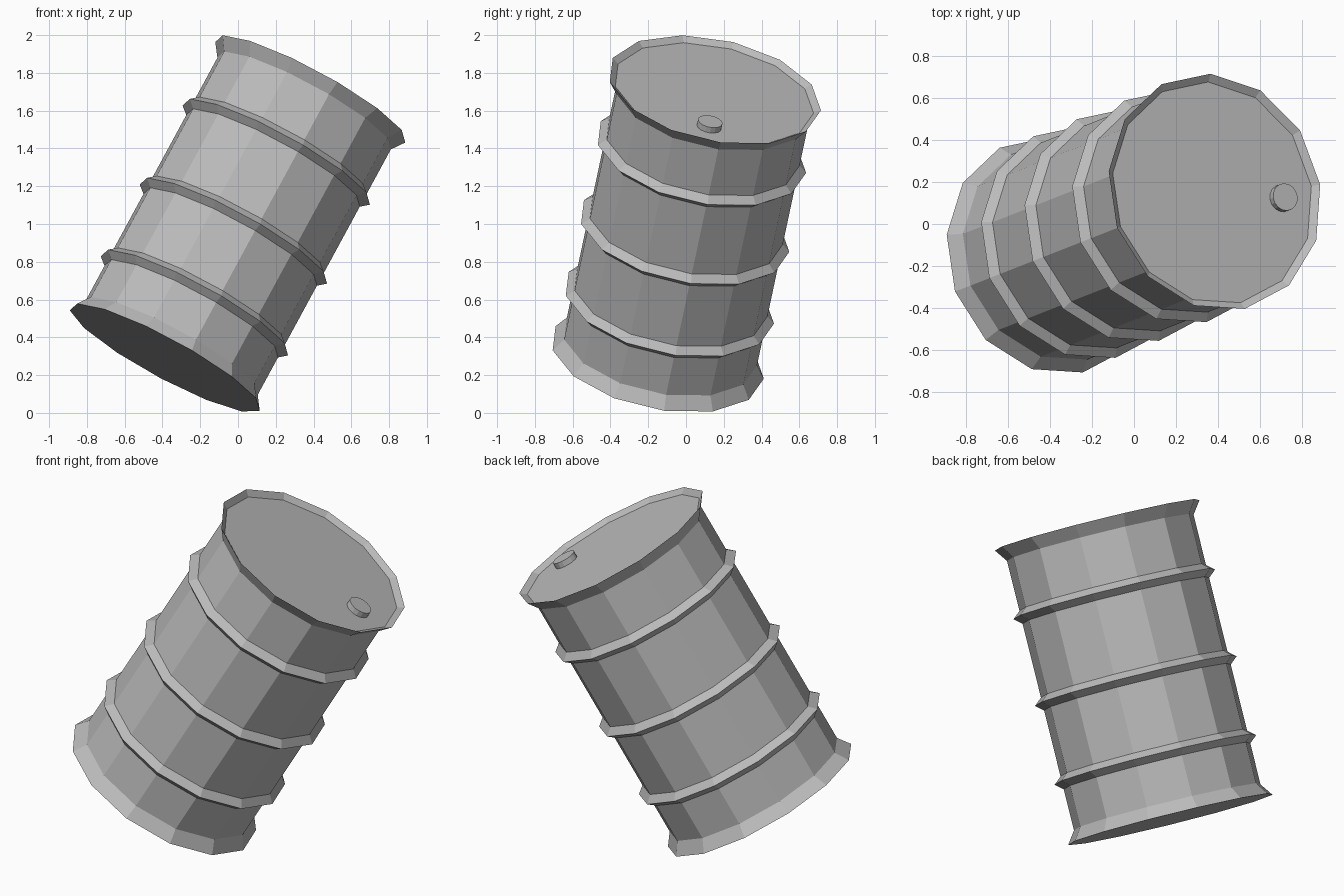
import bpy, bmesh, math
from mathutils import Vector, Matrix

if "Cube" in bpy.data.objects:
    bpy.data.objects.remove(bpy.data.objects["Cube"])

SIDES = 13
BODY_R, RIB_R, RIM_R = 0.524, 0.566, 0.574
HALF = 0.822                      # half of the barrel length

steel = bpy.data.materials.new("grey_steel")
steel.diffuse_color = (0.5, 0.5, 0.5, 1)
steel.use_nodes = True
steel.node_tree.nodes["Principled BSDF"].inputs["Base Color"].default_value = steel.diffuse_color

# Leaning frame: local z runs along the barrel, local x points to a side corner
axis = Vector((0.4686, 0.184, 0.864)).normalized()
side = Vector((0.503, 0.044, -0.282))
side = (side - axis * side.dot(axis)).normalized()
side = Matrix.Rotation(math.radians(-0.8), 3, axis) @ side
frame = Matrix((side, axis.cross(side), axis)).transposed().to_4x4()
frame = Matrix.Translation((0, 0, 1)) @ frame


def lathe(name, profile, sides, centre=(0, 0)):
    """Turn a (radius, height) profile into a closed, flat-shaded solid."""
    bm = bmesh.new()
    rings = []
    for r, h in profile:
        rings.append([bm.verts.new((centre[0] + r * math.cos(2 * math.pi * i / sides),
                                    centre[1] + r * math.sin(2 * math.pi * i / sides), h))
                      for i in range(sides)])
    for low, high in zip(rings, rings[1:]):
        for i in range(sides):
            j = (i + 1) % sides
            bm.faces.new((low[i], low[j], high[j], high[i]))
    bm.faces.new(rings[0][::-1])
    bm.faces.new(rings[-1])
    bmesh.ops.recalc_face_normals(bm, faces=bm.faces)
    mesh = bpy.data.meshes.new(name)
    bm.to_mesh(mesh)
    bm.free()
    mesh.materials.append(steel)
    obj = bpy.data.objects.new(name, mesh)
    obj.matrix_world = frame
    bpy.context.collection.objects.link(obj)
    return obj


# Barrel: flared rims, three pointed ribs, lid sunk inside the top rim
profile = [(RIM_R, -HALF), (BODY_R, -HALF + 0.07)]
for h in (-0.487, -0.047, 0.437):
    profile += [(BODY_R, h - 0.036), (RIB_R, h), (BODY_R, h + 0.036)]
profile += [(BODY_R, HALF - 0.07), (RIM_R, HALF), (RIM_R - 0.035, HALF - 0.025)]
lathe("barrel", profile, SIDES)

# Filler plug on the lid
spot = frame.inverted() @ Vector((0.721, 0.129, 1.545))
lathe("filler_plug", [(0.066, HALF - 0.03), (0.066, HALF + 0.008)], 16, (spot.x, spot.y))
